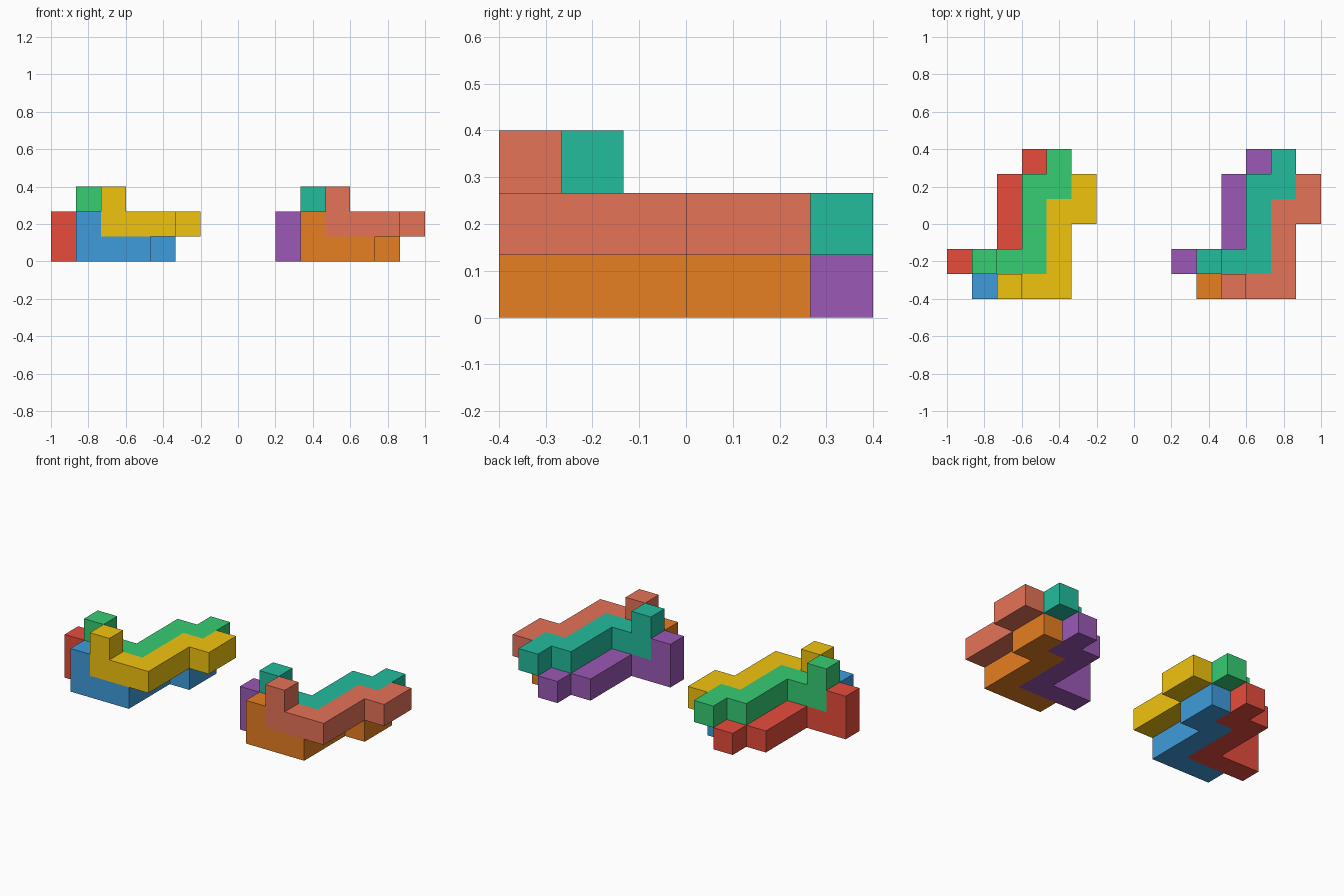
import bpy, bmesh
from mathutils import Vector

if "Cube" in bpy.data.objects:
    bpy.data.objects.remove(bpy.data.objects["Cube"])

U = 2 / 15  # edge of one cube

# Cubes of the basic bent piece, in cube units
CELLS = [(2, 0, 2), (2, 0, 1), (3, 0, 1), (4, 0, 1), (4, 1, 1),
         (4, 2, 1), (4, 3, 1), (5, 3, 1), (5, 4, 1)]
AXES = [Vector((1, 0, 0)), Vector((0, 1, 0)), Vector((0, 0, 1))]


def linear(hex_code):
    rgb = [int(hex_code[i:i + 2], 16) / 255 for i in (0, 2, 4)]
    return [c / 12.92 if c < 0.04045 else ((c + 0.055) / 1.055) ** 2.4 for c in rgb] + [1]


def piece(name, shift, colour):
    """Fuse the cubes into one closed shell with only the outer faces."""
    bm = bmesh.new()
    filled = set(CELLS)
    for cell in CELLS:
        centre = Vector(cell) + Vector((0.5, 0.5, 0.5))
        for a in range(3):
            for sign in (1, -1):
                n = AXES[a] * sign
                if tuple(int(v) for v in Vector(cell) + n) in filled:
                    continue
                s, t = AXES[(a + 1) % 3] / 2, AXES[(a + 2) % 3] * sign / 2
                mid = centre + n / 2
                bm.faces.new([bm.verts.new(mid + p) for p in (-s - t, s - t, s + t, -s + t)])
    bmesh.ops.remove_doubles(bm, verts=bm.verts, dist=0.001)
    # Merge coplanar squares into clean flat faces
    bmesh.ops.dissolve_limit(bm, angle_limit=0.01, verts=bm.verts, edges=bm.edges)
    origin = Vector((-7.5, -3, 0))
    for v in bm.verts:
        v.co = (v.co + Vector(shift) + origin) * U
    mesh = bpy.data.meshes.new(name)
    bm.to_mesh(mesh)
    bm.free()
    mat = bpy.data.materials.new(name + "_colour")
    mat.diffuse_color = linear(colour)
    mat.use_nodes = True
    mat.node_tree.nodes["Principled BSDF"].inputs["Base Color"].default_value = mat.diffuse_color
    mesh.materials.append(mat)
    bpy.context.collection.objects.link(bpy.data.objects.new(name, mesh))


# Four nested pieces per cluster: position and colours in left / right cluster
LAYOUT = [
    ("upper_front_piece", (0, 0, 0), "F1C40F", "E67358"),
    ("upper_back_piece", (-1, 1, 0), "37CC74", "22BC9C"),
    ("lower_front_piece", (-1, 0, -1), "3F9CDC", "E67E22"),
    ("lower_back_piece", (-2, 1, -1), "E74C3C", "9B59B6"),
]
for name, (x, y, z), left, right in LAYOUT:
    piece("left_" + name, (x, y, z), left)
    piece("right_" + name, (x + 9, y, z), right)
